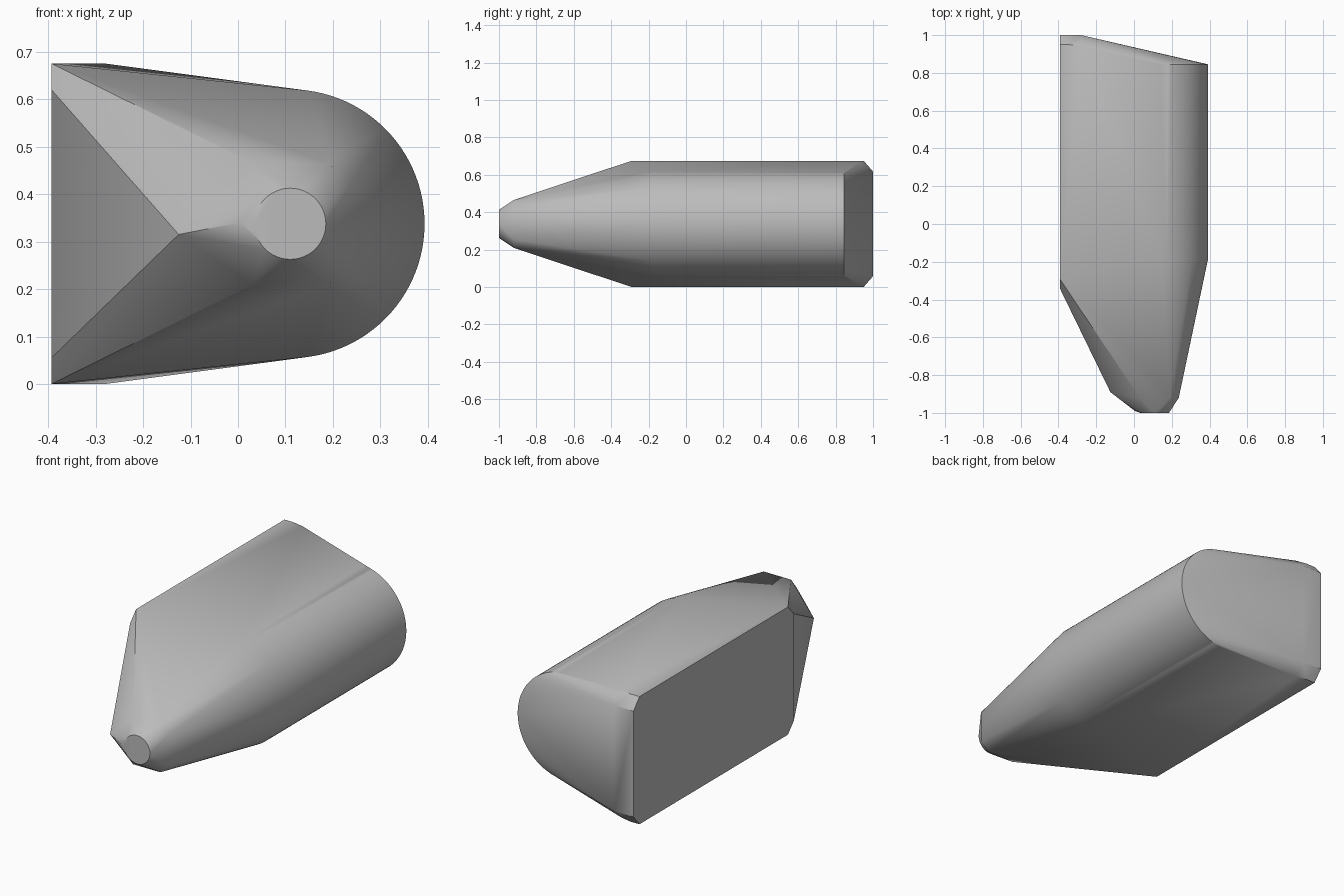
import bpy
import bmesh
from math import cos, sin, pi

cube = bpy.data.objects.get("Cube")
if cube:
    bpy.data.objects.remove(cube, do_unlink=True)

MID = 0.3375   # height of the symmetry plane
AXIS = 0.11    # x of the rounded side and nose axis
LEFT = -0.393  # x of the flat side


def arc(radius, y, start, end, steps):
    """Points on an arc around the long axis."""
    angles = [start + (end - start) * i / steps for i in range(steps + 1)]
    return [(AXIS + radius * cos(a), y, MID + radius * sin(a)) for a in angles]


def mirrored(points):
    """Points together with their mirror images below the middle."""
    return points + [(x, y, 2 * MID - z) for x, y, z in points]


# Rounded side, front and back rings
points = arc(0.283, -0.18, -1.44, 1.44, 48) + arc(0.283, 0.845, -1.44, 1.44, 48)
# Nose cap
points += arc(0.075, -1.0, 0, 2 * pi * 47 / 48, 47)
# Nose shoulder
points += mirrored([(0.03, -0.92, 0.466), (0.19, -0.92, 0.466), (0.237, -0.92, 0.42)])
# Ridge from the flat side to the nose
points += [(-0.125, -0.89, 0.315), (0.005, -0.99, 0.34)]
# Flat side with chamfered front and back corners
points += mirrored([
    (LEFT, -0.29, 0.675), (LEFT, -0.34, 0.62),
    (LEFT, 0.95, 0.675), (LEFT, 1.0, 0.617),
    (-0.34, 0.95, 0.675), (-0.28, 0.938, 0.675), (-0.28, 1.0, 0.617),
])

# Wrap the sections in one skin
bm = bmesh.new()
for p in points:
    bm.verts.new(p)
hull = bmesh.ops.convex_hull(bm, input=bm.verts[:])
loose = {g for g in hull["geom_interior"] + hull["geom_unused"]
         if isinstance(g, bmesh.types.BMVert)}
bmesh.ops.delete(bm, geom=list(loose), context="VERTS")
bmesh.ops.dissolve_limit(bm, angle_limit=0.003, verts=bm.verts[:], edges=bm.edges[:])
bmesh.ops.recalc_face_normals(bm, faces=bm.faces[:])
mesh = bpy.data.meshes.new("body")
bm.to_mesh(mesh)
bm.free()

# Plain grey material
grey = bpy.data.materials.new("grey")
colour = (0.5, 0.5, 0.5, 1.0)
grey.use_nodes = True
grey.diffuse_color = colour
grey.node_tree.nodes["Principled BSDF"].inputs["Base Color"].default_value = colour
mesh.materials.append(grey)

body = bpy.data.objects.new("body", mesh)
bpy.context.collection.objects.link(body)
bpy.context.view_layer.objects.active = body
body.select_set(True)
bpy.ops.object.shade_smooth_by_angle(angle=0.5)
